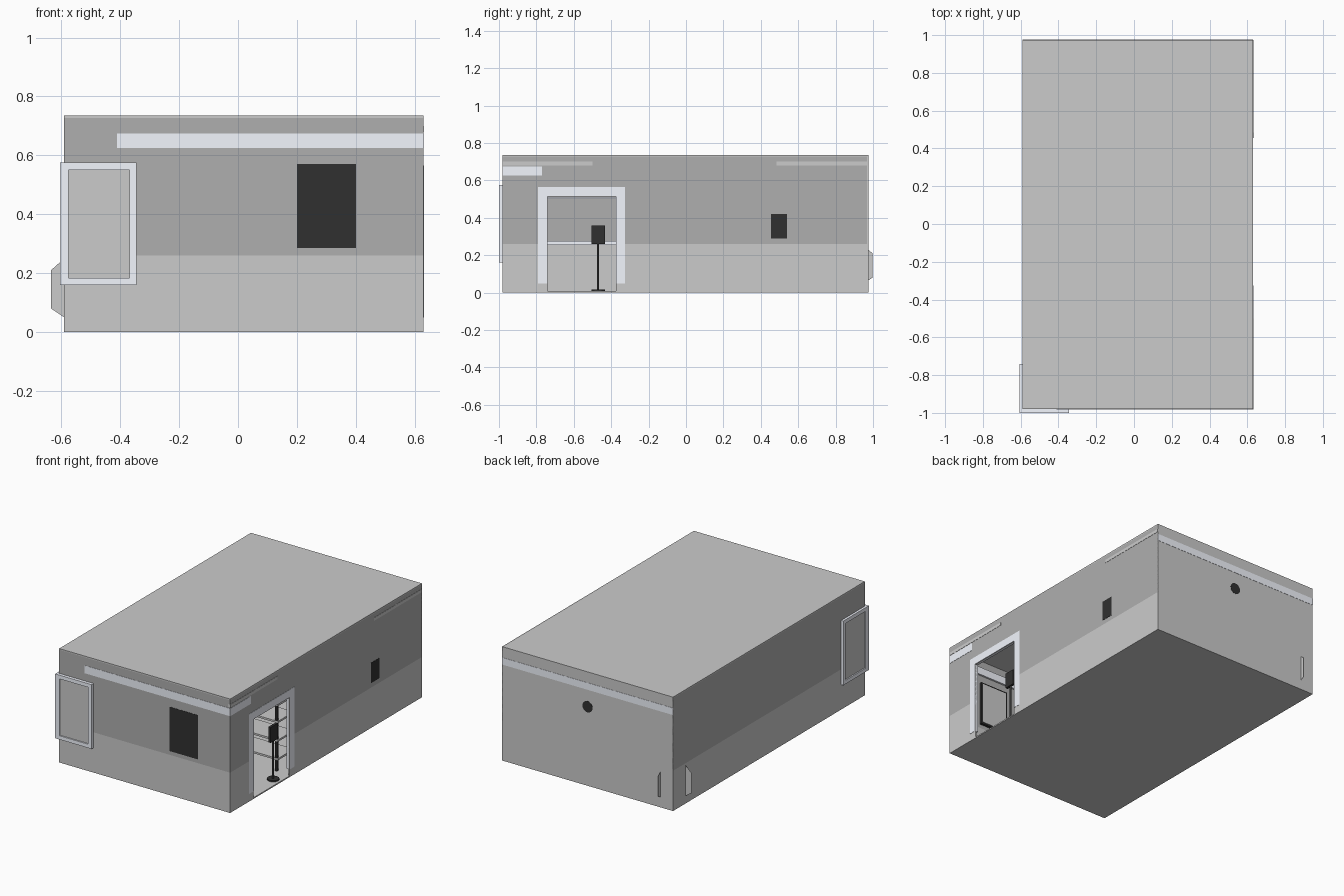
import bpy
import bmesh
import math

if "Cube" in bpy.data.objects:
    bpy.data.objects.remove(bpy.data.objects["Cube"])


def material(name, rgb):
    m = bpy.data.materials.new(name)
    m.diffuse_color = (*rgb, 1)
    m.use_nodes = True
    m.node_tree.nodes["Principled BSDF"].inputs["Base Color"].default_value = m.diffuse_color
    return m


DARK = material("dark_wall", (0.43, 0.43, 0.43))
PALE = material("pale_trim", (0.90, 0.93, 1.0))
BLACK = material("black", (0.03, 0.03, 0.03))

# Room extents
X0, X1, Y0, Y1, H, DADO = -0.59, 0.63, -0.98, 0.975, 0.735, 0.26
T, E = 0.008, 0.0015      # wall thickness, tiny offset of flush trim


def obj(name, bm, mat=None):
    mesh = bpy.data.meshes.new(name)
    bm.to_mesh(mesh)
    bm.free()
    o = bpy.data.objects.new(name, mesh)
    bpy.context.collection.objects.link(o)
    if mat:
        mesh.materials.append(mat)
    return o


def box(name, x, y, z, mat=None):
    bm = bmesh.new()
    bmesh.ops.create_cube(bm, size=1)
    for v in bm.verts:
        for i, (a, b) in enumerate((x, y, z)):
            v.co[i] = a if v.co[i] < 0 else b
    return obj(name, bm, mat)


def cylinder(name, center, radius, depth, axis="Z", mat=None, sides=12):
    bm = bmesh.new()
    bmesh.ops.create_cone(bm, cap_ends=True, segments=sides, radius1=radius,
                          radius2=radius, depth=depth)
    o = obj(name, bm, mat)
    o.location = center
    if axis == "Y":
        o.rotation_euler.x = math.pi / 2
    return o


def polygon(name, points):
    bm = bmesh.new()
    bm.faces.new([bm.verts.new(p) for p in points])
    return obj(name, bm)


# Floor, ceiling and plain back wall
box("floor", (X0, X1), (Y0, Y1), (0, T))
box("ceiling", (X0, X1), (Y0, Y1), (H - T, H))
box("back_wall", (X0, X1), (Y1 - T, Y1), (0, H))

# Two-tone front and left walls
for tone, z, mat in (("lower", (0, DADO), None), ("upper", (DADO, H), DARK)):
    box("front_wall_" + tone, (X0, X1), (Y0, Y0 + T), z, mat)
    box("left_wall_" + tone, (X0, X0 + T), (Y0, Y1), z, mat)

# Right wall around the doorway
DY0, DY1, DZ = -0.74, -0.375, 0.515
for side, y in (("front", (Y0, DY0)), ("rear", (DY1, Y1))):
    box("right_wall_lower_" + side, (X1 - T, X1), y, (0, DADO))
    box("right_wall_upper_" + side, (X1 - T, X1), y, (DADO, H), DARK)
box("right_wall_over_door", (X1 - T, X1), (DY0, DY1), (DZ, H), DARK)

# Door frame
FX = (X1 - 0.02, X1 + E)
box("door_jamb_front", FX, (DY0 - 0.05, DY0), (0.05, DZ + 0.05), PALE)
box("door_jamb_rear", FX, (DY1, DY1 + 0.05), (0.05, DZ + 0.05), PALE)
box("door_lintel", FX, (DY0, DY1), (DZ, DZ + 0.05), PALE)

# Cove strips under the ceiling
box("front_cove", (-0.41, X1 + E), (Y0 - E, Y0 + 0.02), (0.625, 0.675), PALE)
box("right_cove", (X1 - 0.02, X1 + E), (Y0, -0.77), (0.625, 0.675), PALE)
box("back_cove", (X0, X1), (Y1 - 0.02, Y1 + E), (0.62, 0.665), PALE)
for side, y in (("front", (Y0, -0.5)), ("rear", (0.485, Y1))):
    box("light_strip_" + side, (X1 - 0.02, X1 + E), y, (0.68, 0.70))


# Framed corner windows: pale border with a recessed pane
def window(name, along_x, lo, hi, out, inn):
    def bar(part, a, z, o, mat):
        d = (o, inn)
        box(f"{name}_{part}", a if along_x else d, d if along_x else a, z, mat)
    w, z0, z1 = 0.024, 0.16, 0.575
    bar("side_a", (lo, lo + w), (z0, z1), out, PALE)
    bar("side_b", (hi - w, hi), (z0, z1), out, PALE)
    bar("sill", (lo + w, hi - w), (z0, z0 + w), out, PALE)
    bar("head", (lo + w, hi - w), (z1 - w, z1), out, PALE)
    bar("pane", (lo + w, hi - w), (z0 + w, z1 - w), out + 0.008, None)


window("front_window", True, -0.605, -0.345, -1.0, -0.965)
window("left_window", False, -1.0, -0.74, -0.605, -0.575)

# Wall screen whose back shows on the front face
box("screen_body", (0.20, 0.40), (Y0 - E, Y0 + 0.025), (0.285, 0.57), BLACK)
box("screen_glass", (0.21, 0.39), (Y0 + 0.025, Y0 + 0.028), (0.295, 0.56))

# Small panel on the right wall and round clock on the back wall
box("wall_panel", (X1 - 0.02, X1 + E), (0.455, 0.54), (0.29, 0.42), BLACK)
cylinder("clock", (0.02, Y1 - 0.01 + E, 0.51), 0.036, 0.02, "Y", BLACK, 24)

# Crossed flat leaf cards of the corner plant, poking through both walls
CX, CY = -0.5, 0.85
card = [(-1, 0.08), (-0.5, 0.035), (0.5, 0.035), (1, 0.08),
        (1, 0.21), (0.5, 0.27), (-0.5, 0.27), (-1, 0.21)]
polygon("plant_card_x", [(CX + 0.135 * u, CY, z) for u, z in card])
polygon("plant_card_y", [(CX, CY + 0.148 * u, z) for u, z in card])

# Dado rail inside
box("dado_rail_left", (X0 + T, X0 + T + 0.01), (Y0 + T, Y1 - T), (0.255, 0.275), PALE)

# Shelf rack behind the doorway
for i, z in enumerate((0.08, 0.2, 0.32, 0.43)):
    box(f"rack_shelf_{i}", (0.0, 0.54), (-0.365, -0.2), (z, z + 0.012))
for i, (x, y) in enumerate(((0.52, -0.365), (0.01, -0.365), (0.52, -0.21), (0.01, -0.21))):
    box(f"rack_post_{i}", (x, x + 0.014), (y, y + 0.014), (T, 0.45), BLACK)

# Monitor on a pole stand
cylinder("stand_base", (0.58, -0.47, 0.012), 0.036, 0.01, mat=BLACK)
cylinder("stand_pole", (0.58, -0.47, 0.135), 0.006, 0.25, mat=BLACK)
box("monitor", (0.572, 0.588), (-0.506, -0.434), (0.26, 0.36), BLACK)

# Ceiling lamp and overhead shelf seen through the doorway
box("overhead_shelf", (X0 + T, X0 + 0.12), (-0.74, -0.3), (0.50, 0.512), PALE)
